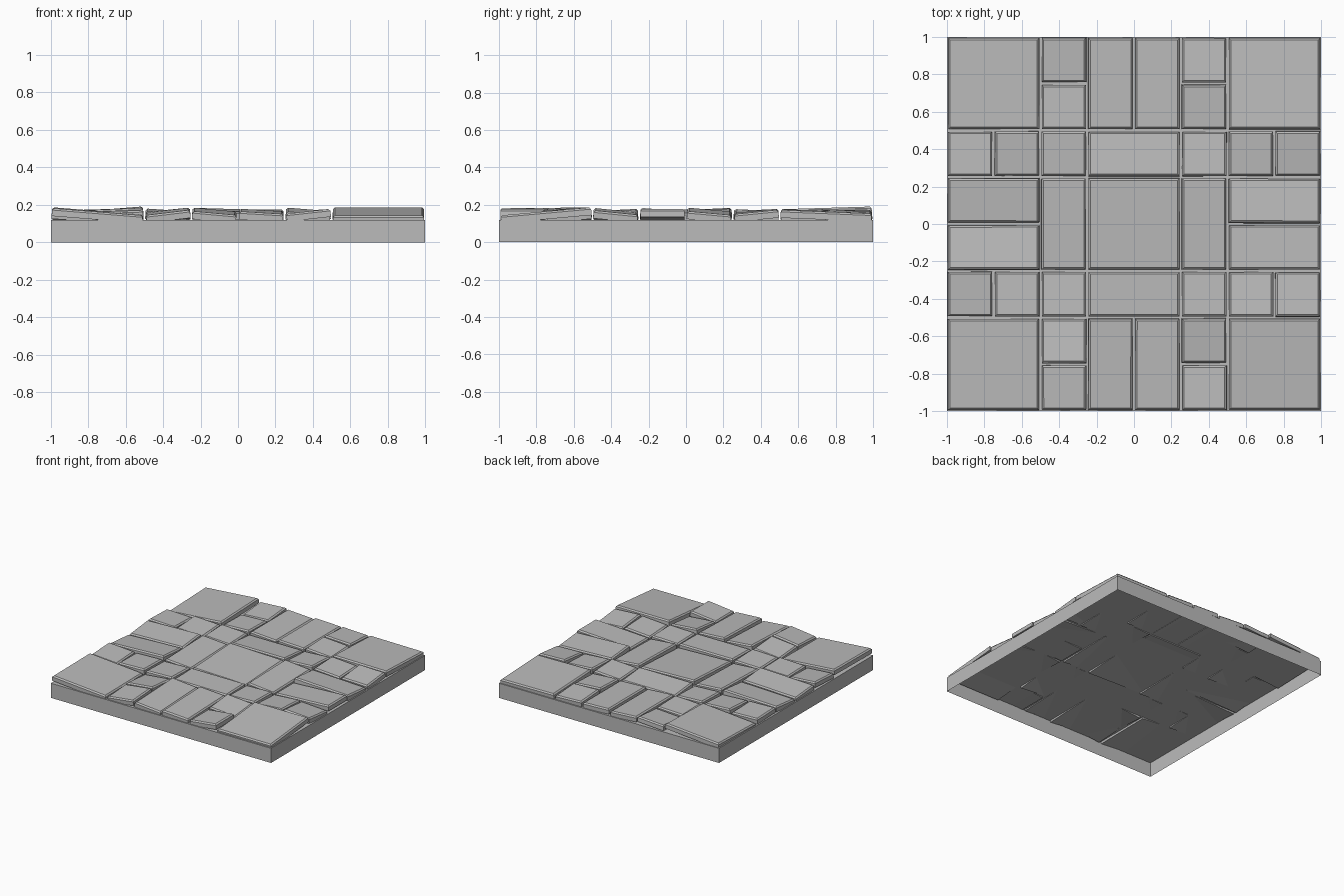
import bpy, bmesh, math
from mathutils import Matrix, Vector

if "Cube" in bpy.data.objects:
    bpy.data.objects.remove(bpy.data.objects["Cube"])

BASE_TOP = 0.12
STONE_TOP = 0.165
THICK = 0.042
GAP = 0.014
CHAMFER = 0.01

stone_grey = bpy.data.materials.new("stone_grey")
stone_grey.use_nodes = True
grey = (0.5, 0.5, 0.5, 1)
stone_grey.diffuse_color = grey
stone_grey.node_tree.nodes["Principled BSDF"].inputs["Base Color"].default_value = grey


def add_object(name, bm):
    mesh = bpy.data.meshes.new(name)
    bm.to_mesh(mesh)
    bm.free()
    mesh.materials.append(stone_grey)
    obj = bpy.data.objects.new(name, mesh)
    bpy.context.collection.objects.link(obj)
    return obj


def box(width, depth, height, centre_z):
    bm = bmesh.new()
    place = Matrix.Translation((0, 0, centre_z)) @ Matrix.Diagonal((width, depth, height, 1))
    bmesh.ops.create_cube(bm, size=1, matrix=place)
    return bm


def add_base():
    # Tray open underneath
    bm = box(2, 2, BASE_TOP, BASE_TOP / 2)
    bm.normal_update()
    bottom = [f for f in bm.faces if f.normal.z < -0.5]
    bmesh.ops.delete(bm, geom=bottom, context="FACES_ONLY")
    add_object("base", bm)


def add_stone(name, x, y, width, depth, tilt):
    # Slab with chamfered top rim, tipped by its slope in x and y
    bm = box(width - GAP, depth - GAP, THICK, -THICK / 2)
    rim = [e for e in bm.edges if all(v.co.z > -THICK / 2 for v in e.verts)]
    bmesh.ops.bevel(bm, geom=rim, offset=CHAMFER, segments=1, affect="EDGES")
    slope_x, slope_y = (t / 100 for t in tilt)
    normal = Vector((-slope_x, -slope_y, 1)).normalized()
    turn = Vector((0, 0, 1)).rotation_difference(normal).to_matrix().to_4x4()
    bm.transform(Matrix.Translation((x, y, STONE_TOP)) @ turn)
    add_object(name, bm)


# Name, centre, size, then slopes in percent of each mirrored copy
GROUPS = [
    ("corner_stone", .75, .75, .5, .5, [(-8, 1), (0, 9), (8, 3), (-1, -4)]),
    ("outer_square", .375, .875, .25, .25, [(12, 6), (11, 0), (6, 8), (-4, -6)]),
    ("inner_square", .375, .625, .25, .25, [(10, -8), (-8, 10), (4, -2), (-7, 4)]),
    ("end_slab", .125, .75, .25, .5, [(-9, 4), (-6, 3), (-6, 0), (-4, 0)]),
    ("cross_square", .375, .375, .25, .25, [(3, -3), (3, -2), (-5, 3), (6, -5)]),
    ("rim_square", .875, .375, .25, .25, [(-7, 5), (-6, -10), (-3, -3), (-3, 10)]),
    ("side_square", .625, .375, .25, .25, [(3, -2), (7, -5), (-5, 6), (-7, 4)]),
    ("side_slab", .75, .125, .5, .25, [(4, -8), (5, 0), (3, 10), (-4, -9)]),
    ("wide_slab", 0, .375, .5, .25, [(0, 2), (0, -9)]),
    ("tall_slab", .375, 0, .25, .5, [(-7, 3), (-9, 2)]),
    ("centre_stone", 0, 0, .5, .5, [(-3, 5)]),
]

add_base()
for name, cx, cy, width, depth, tilts in GROUPS:
    places = [(sx * cx, sy * cy)
              for sy in ((-1, 1) if cy else (1,))
              for sx in ((-1, 1) if cx else (1,))]
    for (x, y), tilt in zip(places, tilts):
        row = "back" if y > 0 else "front" if y < 0 else "middle"
        side = "left" if x > 0 else "right" if x < 0 else "middle"
        add_stone(f"{name}_{row}_{side}", x, y, width, depth, tilt)
